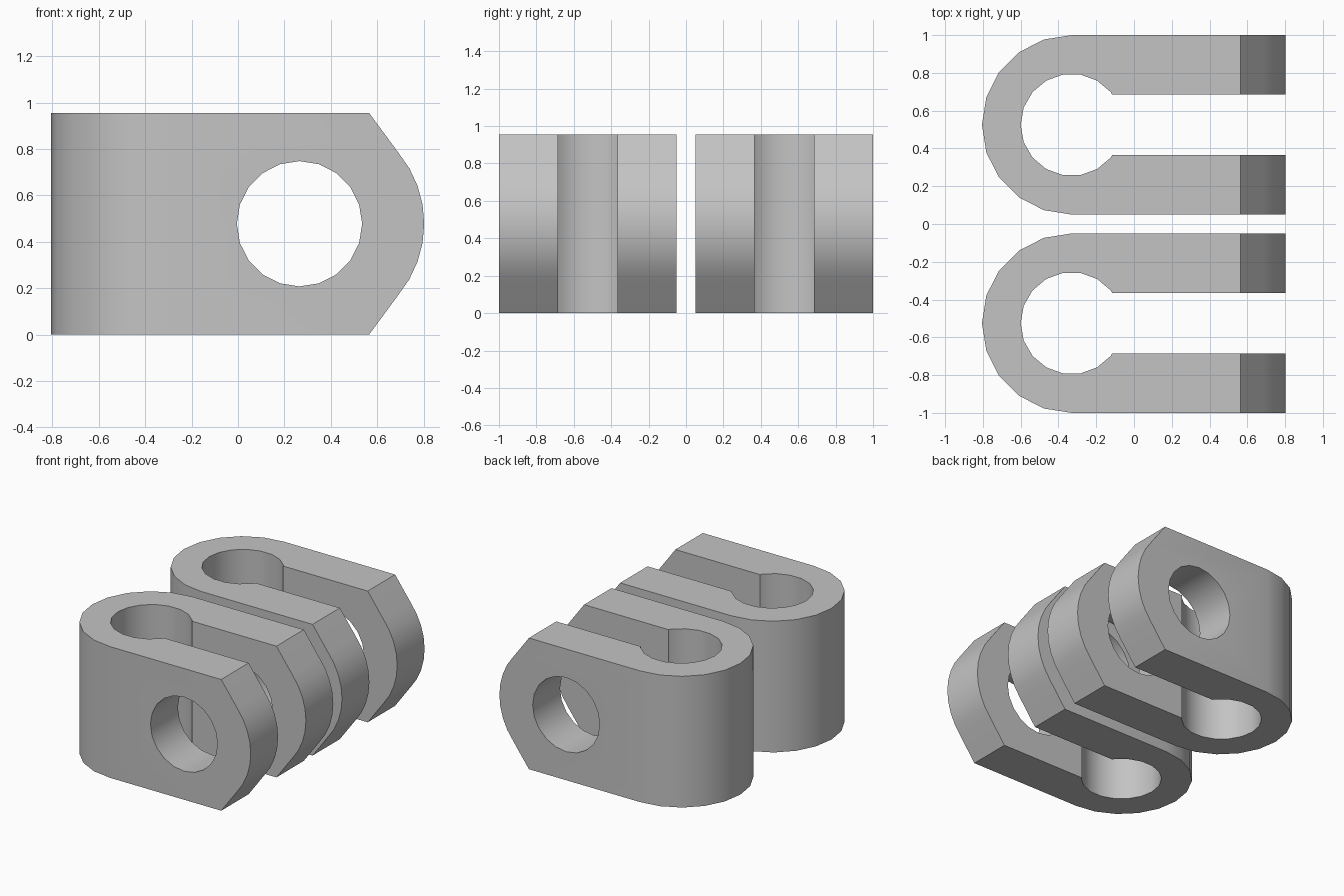
import bpy
import bmesh
from math import sin, cos, tan, radians, pi
from mathutils import Vector

cube = bpy.data.objects.get("Cube")
if cube:
    bpy.data.objects.remove(cube, do_unlink=True)

HEIGHT = 0.955
MID = HEIGHT / 2
BEND_X, BEND_R = -0.33, 0.475      # outer bend of the clip
BORE_R, SLOT = 0.27, 0.16          # inner bore and half the slot width
PIN_X, PIN_R = 0.265, 0.27         # cross hole through both legs
TIP_X, TIP_R = 0.325, MID          # rounded ends of the legs

grey = bpy.data.materials.new("plain grey")
grey.use_nodes = True
colour = (0.55, 0.55, 0.55, 1)
grey.diffuse_color = colour
grey.node_tree.nodes["Principled BSDF"].inputs["Base Color"].default_value = colour


def arc(cx, cy, r, start, end, steps):
    angles = [radians(start + (end - start) * i / steps) for i in range(steps + 1)]
    return [(cx + r * cos(a), cy + r * sin(a)) for a in angles]


def prism(name, points, axis, low, high):
    """Extrude a closed 2D profile along y or z."""
    bm = bmesh.new()
    place = (lambda u, v: (u, v, low)) if axis == "z" else (lambda u, v: (u, low, v))
    face = bm.faces.new([bm.verts.new(place(u, v)) for u, v in points])
    grown = bmesh.ops.extrude_face_region(bm, geom=[face])["geom"]
    shift = Vector((0, 0, high - low)) if axis == "z" else Vector((0, high - low, 0))
    bmesh.ops.translate(bm, vec=shift, verts=[g for g in grown if isinstance(g, bmesh.types.BMVert)])
    bmesh.ops.recalc_face_normals(bm, faces=bm.faces)
    mesh = bpy.data.meshes.new(name)
    bm.to_mesh(mesh)
    bm.free()
    mesh.materials.append(grey)
    obj = bpy.data.objects.new(name, mesh)
    bpy.context.collection.objects.link(obj)
    return obj


def select(obj):
    bpy.ops.object.select_all(action="DESELECT")
    obj.select_set(True)
    bpy.context.view_layer.objects.active = obj


def cut(obj, tool, operation):
    select(obj)
    mod = obj.modifiers.new("cut", "BOOLEAN")
    mod.operation, mod.solver, mod.object = operation, "EXACT", tool
    bpy.ops.object.modifier_apply(modifier=mod.name)
    bpy.data.objects.remove(tool, do_unlink=True)


# Horseshoe outline: outer bend, then the keyhole slot
bore = arc(0, 0, BORE_R, 40, 320, 14)
(x1, y1), (x0, y0) = bore[0], (BORE_R * cos(radians(20)), BORE_R * sin(radians(20)))
mouth = BEND_X + x1 + (x0 - x1) * (y1 - SLOT) / (y1 - y0)
outline = [(1, BEND_R)] + arc(BEND_X, 0, BEND_R, 90, 270, 10) + [(1, -BEND_R), (1, -SLOT), (mouth, -SLOT)]
outline += [(BEND_X + x, y) for x, y in reversed(bore)] + [(mouth, SLOT), (1, SLOT)]
clip = prism("front_clip", outline, "z", 0, HEIGHT)

# Leg ends: rounded nose running into sloped corners
nose = arc(TIP_X, MID, TIP_R, -40, 40, 8)
corner_x, over = 0.565, 0.2
slope = (nose[-1][0] - corner_x) / (HEIGHT - nose[-1][1])
far_x = corner_x - over * slope
side = [(-2, -over), (far_x, -over)] + nose + [(far_x, HEIGHT + over), (-2, HEIGHT + over)]
cut(clip, prism("side_cutter", side, "y", -1, 1), "INTERSECT")

# Cross hole
hole = arc(PIN_X, MID, PIN_R, 0, 342, 19)
cut(clip, prism("hole_cutter", hole, "y", -1, 1), "DIFFERENCE")

select(clip)
bpy.ops.object.shade_smooth_by_angle(angle=radians(30))

# Matching pair, one behind the other
clip.location.y = -0.525
twin = clip.copy()
twin.data = clip.data.copy()
twin.name = "back_clip"
twin.location.y = 0.525
bpy.context.collection.objects.link(twin)
